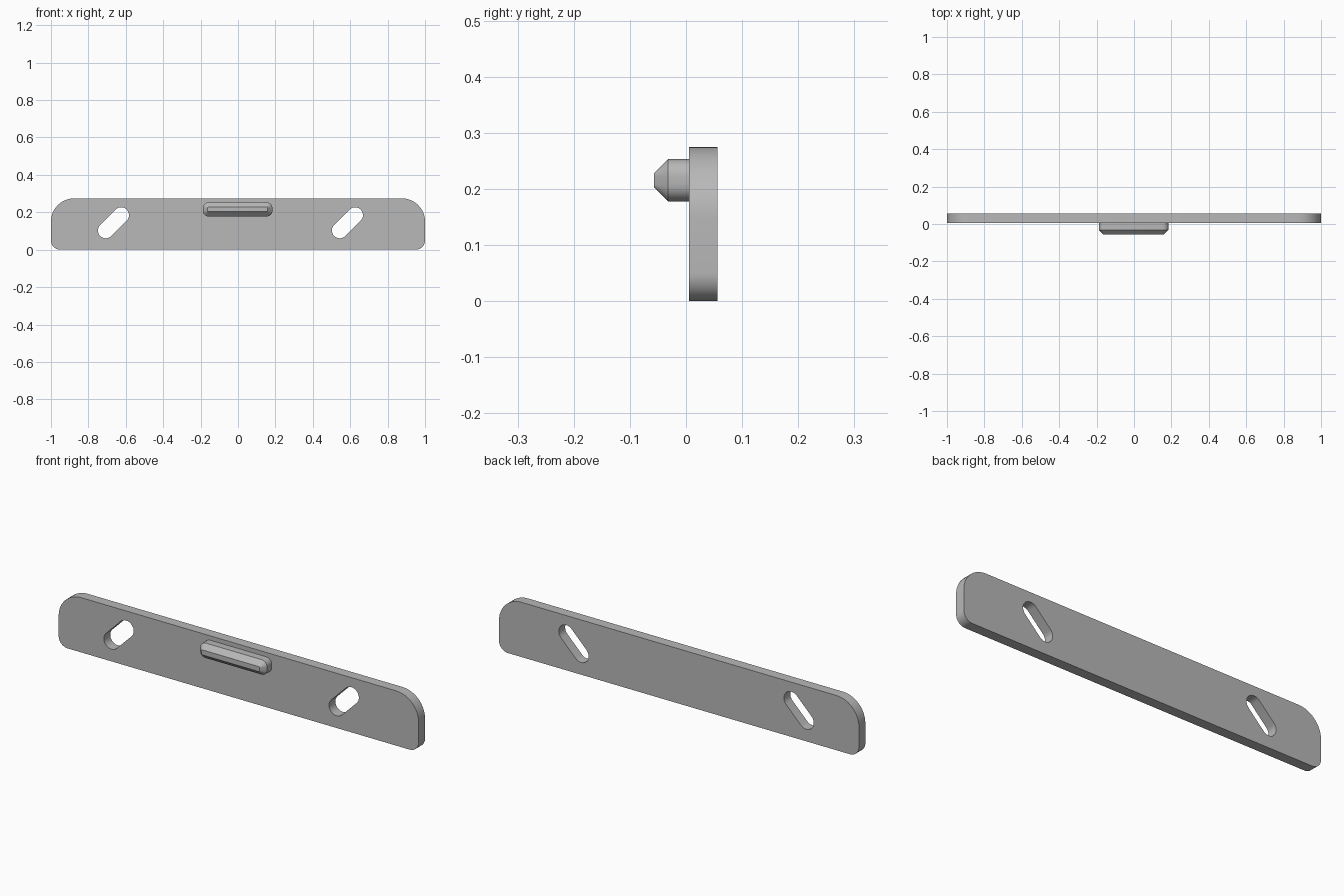
import bpy, bmesh, math
from mathutils import Matrix, Vector

cube = bpy.data.objects.get("Cube")
if cube:
    bpy.data.objects.remove(cube, do_unlink=True)

grey = bpy.data.materials.new("plain_grey")
grey.use_nodes = True
colour = (0.48, 0.48, 0.48, 1)
grey.diffuse_color = colour
grey.node_tree.nodes["Principled BSDF"].inputs["Base Color"].default_value = colour

FRONT, BACK = 0.005, 0.056


def arc(cx, cz, r, start, sweep, steps):
    return [Vector((cx + r * math.cos(start + sweep * i / steps),
                    cz + r * math.sin(start + sweep * i / steps)))
            for i in range(steps + 1)]


def rounded_rect(x0, x1, z0, z1, r_bottom, r_top, steps=12):
    """Counter-clockwise outline with separate bottom and top corner radii."""
    b, t, q = r_bottom, r_top, math.pi / 2
    return (arc(x0 + b, z0 + b, b, 2 * q, q, steps) + arc(x1 - b, z0 + b, b, 3 * q, q, steps)
            + arc(x1 - t, z1 - t, t, 0, q, steps) + arc(x0 + t, z1 - t, t, q, q, steps))


def slot(cx, cz, offset, r):
    """Outline of a round-ended slot leaning at 45 degrees."""
    a = math.pi / 4
    return (arc(cx + offset, cz + offset, r, -a, math.pi, 16)
            + arc(cx - offset, cz - offset, r, 3 * a, math.pi, 16))


def finish(obj):
    obj.data.materials.clear()
    obj.data.materials.append(grey)
    bpy.ops.object.select_all(action='DESELECT')
    obj.select_set(True)
    bpy.context.view_layer.objects.active = obj
    bpy.ops.object.shade_smooth_by_angle(angle=math.radians(30))


# Flat plate with two slots, extruded from a filled outline
curve = bpy.data.curves.new("plate_outline", 'CURVE')
curve.dimensions = '2D'
curve.fill_mode = 'BOTH'
curve.extrude = (BACK - FRONT) / 2
for outline in (rounded_rect(-1, 1, 0, 0.275, 0.05, 0.125),
                slot(-0.666, 0.144, 0.041, 0.042),
                slot(0.585, 0.144, 0.041, 0.042)):
    spline = curve.splines.new('POLY')
    spline.points.add(len(outline) - 1)
    for point, co in zip(spline.points, outline):
        point.co = (co.x, co.y, 0, 1)
    spline.use_cyclic_u = True
plate = bpy.data.objects.new("plate", curve)
bpy.context.collection.objects.link(plate)
bpy.ops.object.select_all(action='DESELECT')
plate.select_set(True)
bpy.context.view_layer.objects.active = plate
bpy.ops.object.convert(target='MESH')
plate = bpy.context.view_layer.objects.active
plate.name = "plate"
bm = bmesh.new()
bm.from_mesh(plate.data)
bm.transform(Matrix.Translation((0, (FRONT + BACK) / 2, 0)) @ Matrix.Rotation(math.pi / 2, 4, 'X'))
bmesh.ops.remove_doubles(bm, verts=bm.verts, dist=0.0001)
bmesh.ops.recalc_face_normals(bm, faces=bm.faces)
bm.to_mesh(plate.data)
bm.free()
finish(plate)

# Raised ridge on the front with a chamfered nose
bm = bmesh.new()
rings = []
for y, inset in ((FRONT + 0.005, 0), (-0.032, 0), (-0.057, 0.025)):
    r = max(0.03 - inset, 0.004)
    ring = rounded_rect(-0.188 + inset, 0.184 - inset, 0.178 + inset, 0.253 - inset, r, r, 6)
    rings.append([bm.verts.new((p.x, y, p.y)) for p in ring])
for lower, upper in zip(rings, rings[1:]):
    for i in range(len(lower)):
        bm.faces.new((lower[i - 1], lower[i], upper[i], upper[i - 1]))
bm.faces.new(rings[0])
bm.faces.new(rings[-1])
bmesh.ops.recalc_face_normals(bm, faces=bm.faces)
mesh = bpy.data.meshes.new("ridge")
bm.to_mesh(mesh)
bm.free()
ridge = bpy.data.objects.new("ridge", mesh)
bpy.context.collection.objects.link(ridge)
finish(ridge)
